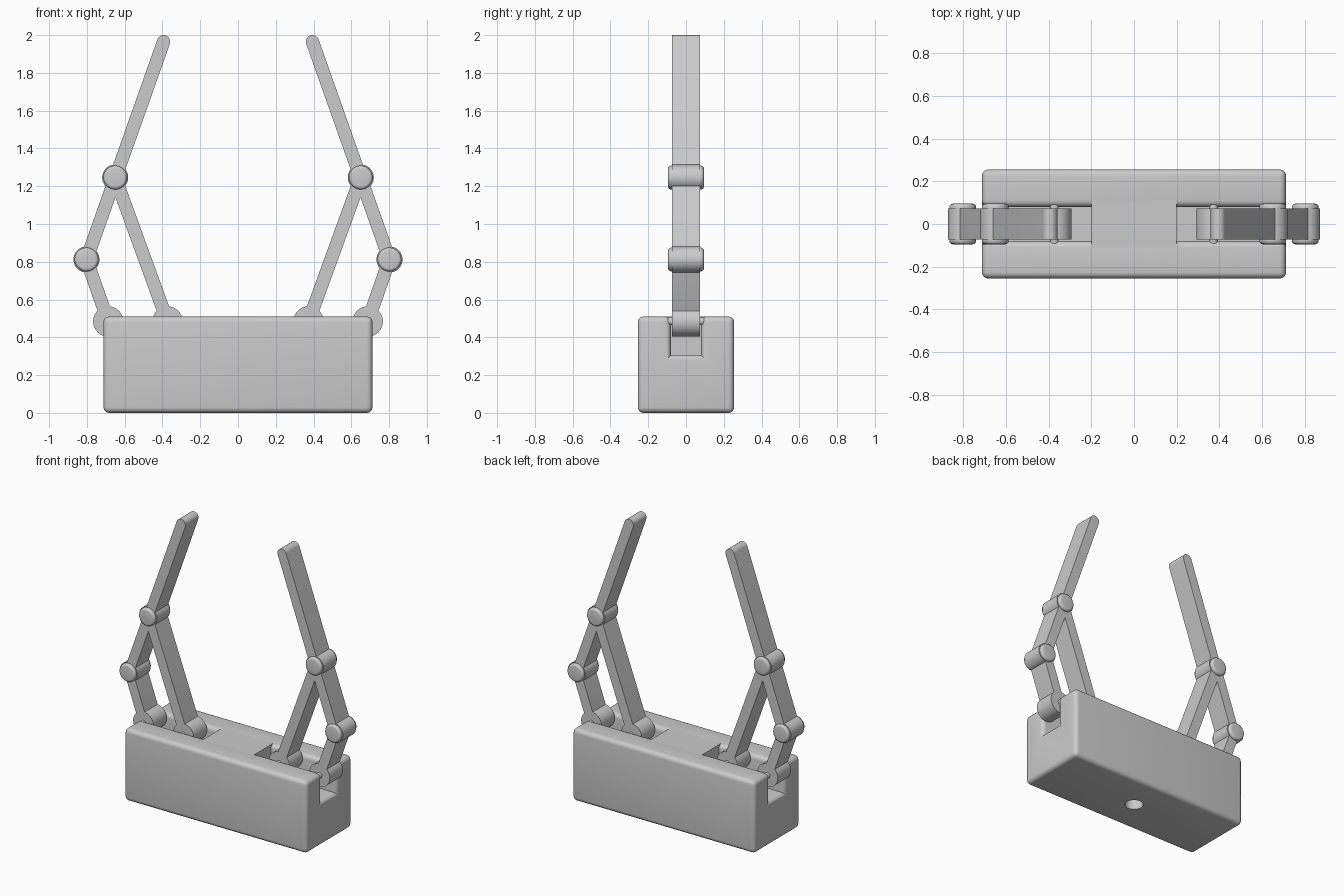
import bpy, bmesh, math
from mathutils import Vector

if "Cube" in bpy.data.objects:
    bpy.data.objects.remove(bpy.data.objects["Cube"])

grey = bpy.data.materials.new("plain grey")
grey.diffuse_color = (0.6, 0.6, 0.6, 1)
grey.use_nodes = True
grey.node_tree.nodes["Principled BSDF"].inputs["Base Color"].default_value = grey.diffuse_color


def finish(bm, name):
    bmesh.ops.recalc_face_normals(bm, faces=bm.faces)
    mesh = bpy.data.meshes.new(name)
    bm.to_mesh(mesh)
    bm.free()
    mesh.materials.append(grey)
    ob = bpy.data.objects.new(name, mesh)
    bpy.context.collection.objects.link(ob)
    return ob


def smooth(ob):
    bpy.ops.object.select_all(action='DESELECT')
    bpy.context.view_layer.objects.active = ob
    ob.select_set(True)
    bpy.ops.object.shade_smooth_by_angle(angle=math.radians(35))


def extrude(points, axis, half):
    """Closed 2D profile swept symmetrically along x or y."""
    bm = bmesh.new()
    if axis == 'x':
        verts = [bm.verts.new((-half, a, b)) for a, b in points]
        step = Vector((2 * half, 0, 0))
    else:
        verts = [bm.verts.new((a, -half, b)) for a, b in points]
        step = Vector((0, 2 * half, 0))
    face = bm.faces.new(verts)
    top = bmesh.ops.extrude_face_region(bm, geom=[face])
    moved = [g for g in top['geom'] if isinstance(g, bmesh.types.BMVert)]
    bmesh.ops.translate(bm, verts=moved, vec=step)
    bmesh.ops.recalc_face_normals(bm, faces=bm.faces)
    return bm


def disc(name, centre, radius, half, bevel=0.0):
    """Cylinder lying along y, with optionally rounded rims."""
    x, z = centre
    pts = [(x + radius * math.cos(math.tau * i / 48),
            z + radius * math.sin(math.tau * i / 48)) for i in range(48)]
    bm = extrude(pts, 'y', half)
    if bevel:
        rims = [e for e in bm.edges
                if abs(e.verts[0].co.y - e.verts[1].co.y) < 1e-6]
        bmesh.ops.bevel(bm, geom=rims, offset=bevel, segments=4,
                        profile=0.5, affect='EDGES')
    smooth(finish(bm, name))


def link(name, a, b, width=0.035, half=0.073):
    """Round-ended bar between two pivots."""
    ang = math.atan2(b[1] - a[1], b[0] - a[0])
    pts = []
    for (x, z), start in ((b, ang - math.pi / 2), (a, ang + math.pi / 2)):
        for i in range(17):
            t = start + math.pi * i / 16
            pts.append((x + width * math.cos(t), z + width * math.sin(t)))
    smooth(finish(extrude(pts, 'y', half), name))


# Base: channel block with rounded outer edges
H, W, S, F = 0.51, 0.255, 0.08, 0.305
bm = extrude([(-W, 0), (W, 0), (W, H), (S, H), (S, F), (-S, F), (-S, H), (-W, H)],
             'x', 0.712)
bmesh.ops.bevel(bm, geom=[e for e in bm.edges if e.is_convex], offset=0.03,
                segments=5, profile=0.5, affect='EDGES')
base = finish(bm, "base")

# Mounting hole under the base
bm = bmesh.new()
bmesh.ops.create_cone(bm, cap_ends=True, segments=48, radius1=0.06, radius2=0.06,
                      depth=0.4)
cutter = finish(bm, "hole_cutter")
cutter.hide_render = True
cutter.hide_set(True)
cut = base.modifiers.new("mounting hole", 'BOOLEAN')
cut.object = cutter
cut.operation = 'DIFFERENCE'
cut.solver = 'EXACT'
smooth(base)

# Centre block that splits the channel into two slots
finish(extrude([(-0.11, 0.25), (0.11, 0.25), (0.11, H), (-0.11, H)], 'x', 0.2),
       "centre_block")

# Two mirrored fingers
for side, s in (("left", -1), ("right", 1)):
    inner, outer = (s * 0.373, 0.484), (s * 0.687, 0.484)
    elbow, knuckle = (s * 0.802, 0.812), (s * 0.65, 1.246)
    tip = (s * 0.394, 1.965)
    link(side + "_drive_link", outer, elbow)
    link(side + "_support_link", inner, knuckle)
    link(side + "_finger", elbow, tip)
    for part, p in (("inner", inner), ("outer", outer)):
        disc(f"{side}_{part}_hub", p, 0.08, 0.073)
        disc(f"{side}_{part}_pin", p, 0.02, 0.1, 0.008)
    for part, p in (("elbow", elbow), ("knuckle", knuckle)):
        disc(f"{side}_{part}_hub", p, 0.069, 0.073)
        disc(f"{side}_{part}_pin", p, 0.063, 0.095, 0.016)
